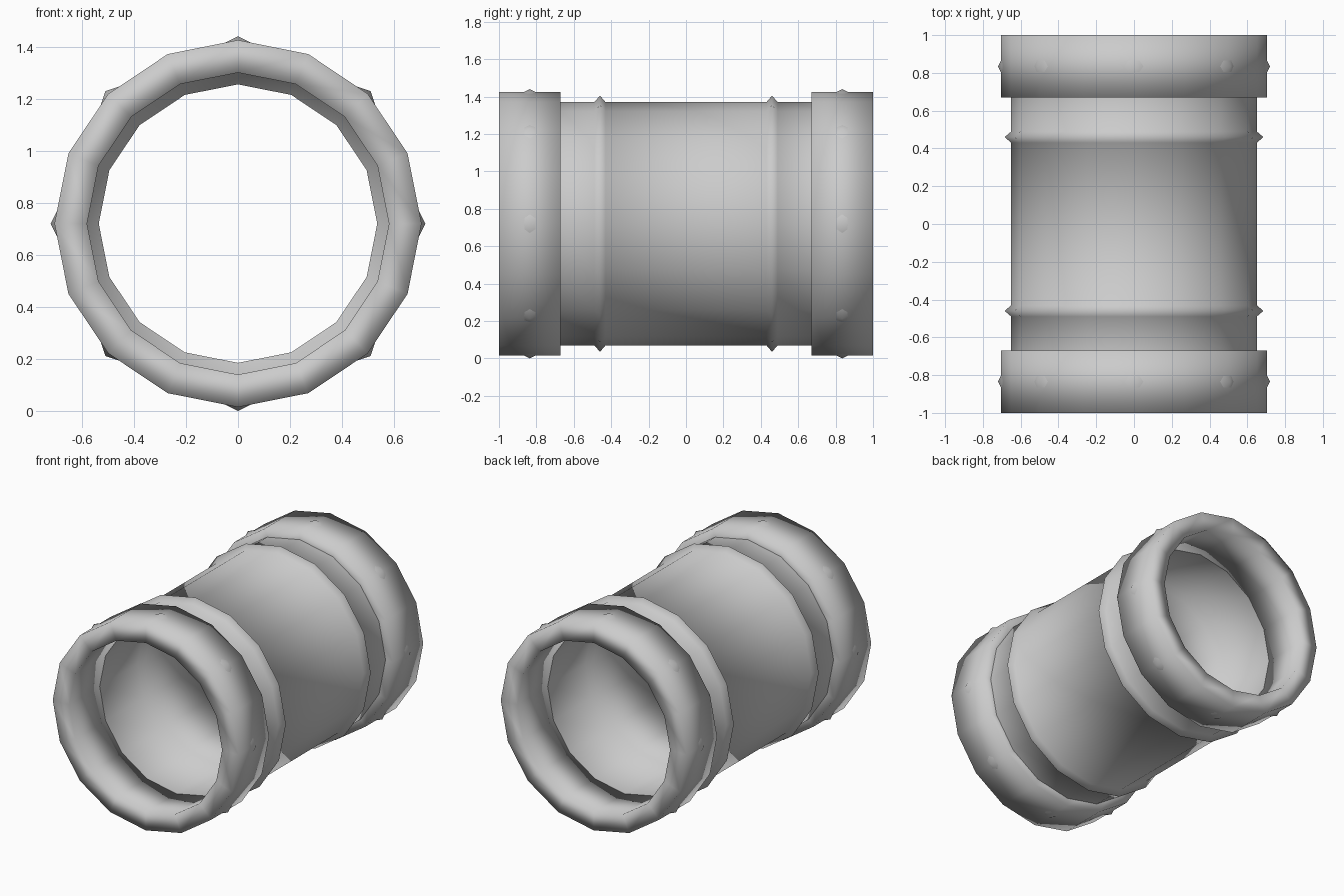
import bpy, bmesh, math
from mathutils import Matrix, Vector

cube = bpy.data.objects.get("Cube")
if cube:
    bpy.data.objects.remove(cube)

SIDES = 16
AXIS_Z = 0.72

metal = bpy.data.materials.new("light_grey_metal")
metal.use_nodes = True
grey = (0.6, 0.6, 0.6, 1)
metal.diffuse_color = grey
metal.node_tree.nodes["Principled BSDF"].inputs["Base Color"].default_value = grey


def finish(bm, name, sharp_angle):
    """Turn a bmesh into a smooth-shaded object."""
    for face in bm.faces:
        face.smooth = True
    for edge in bm.edges:
        if len(edge.link_faces) == 2 and edge.calc_face_angle() > sharp_angle:
            edge.smooth = False
    mesh = bpy.data.meshes.new(name)
    bm.to_mesh(mesh)
    bm.free()
    mesh.materials.append(metal)
    obj = bpy.data.objects.new(name, mesh)
    bpy.context.collection.objects.link(obj)
    return obj


def lathe(name, profile, closed=False, sharp_angle=math.pi):
    """Revolve (radius, y) points around the pipe axis."""
    bm = bmesh.new()
    rings = []
    for radius, y in profile:
        ring = []
        for k in range(SIDES):
            a = 2 * math.pi * k / SIDES
            ring.append(bm.verts.new((radius * math.cos(a), y, AXIS_Z + radius * math.sin(a))))
        rings.append(ring)
    pairs = list(zip(rings, rings[1:]))
    if closed:
        pairs.append((rings[-1], rings[0]))
    for a, b in pairs:
        for k in range(SIDES):
            n = (k + 1) % SIDES
            bm.faces.new((a[k], a[n], b[n], b[k]))
    return finish(bm, name, sharp_angle)


# Outer pipe wall with a pointed ridge near each end
half = [(0.65, 0.70), (0.65, 0.49), (0.685, 0.46), (0.65, 0.43)]
lathe("pipe_wall", half + [(r, -y) for r, y in reversed(half)])

# Inner bore, narrower in the middle
bore = [(0.58, -0.67), (0.58, -0.26), (0.535, -0.25)]
lathe("pipe_bore", bore + [(r, -y) for r, y in reversed(bore)], sharp_angle=math.radians(40))

# End collars with pointed studs at every second corner
for name, low, high in (("front", -1.0, -0.67), ("back", 0.67, 1.0)):
    lathe(name + "_collar", [(0.705, high), (0.705, low), (0.58, low), (0.58, high)], closed=True)
    bm = bmesh.new()
    for k in range(8):
        a = math.pi * k / 4
        out = Vector((math.cos(a), 0, math.sin(a)))
        place = Matrix.Translation(out * 0.70 + Vector((0, (low + high) / 2, AXIS_Z)))
        turn = out.to_track_quat("Z", "Y").to_matrix().to_4x4()
        bmesh.ops.create_cone(bm, cap_ends=True, segments=8, radius1=0.08, radius2=0,
                              depth=0.04, matrix=place @ turn)
    finish(bm, name + "_collar_studs", math.radians(60))
